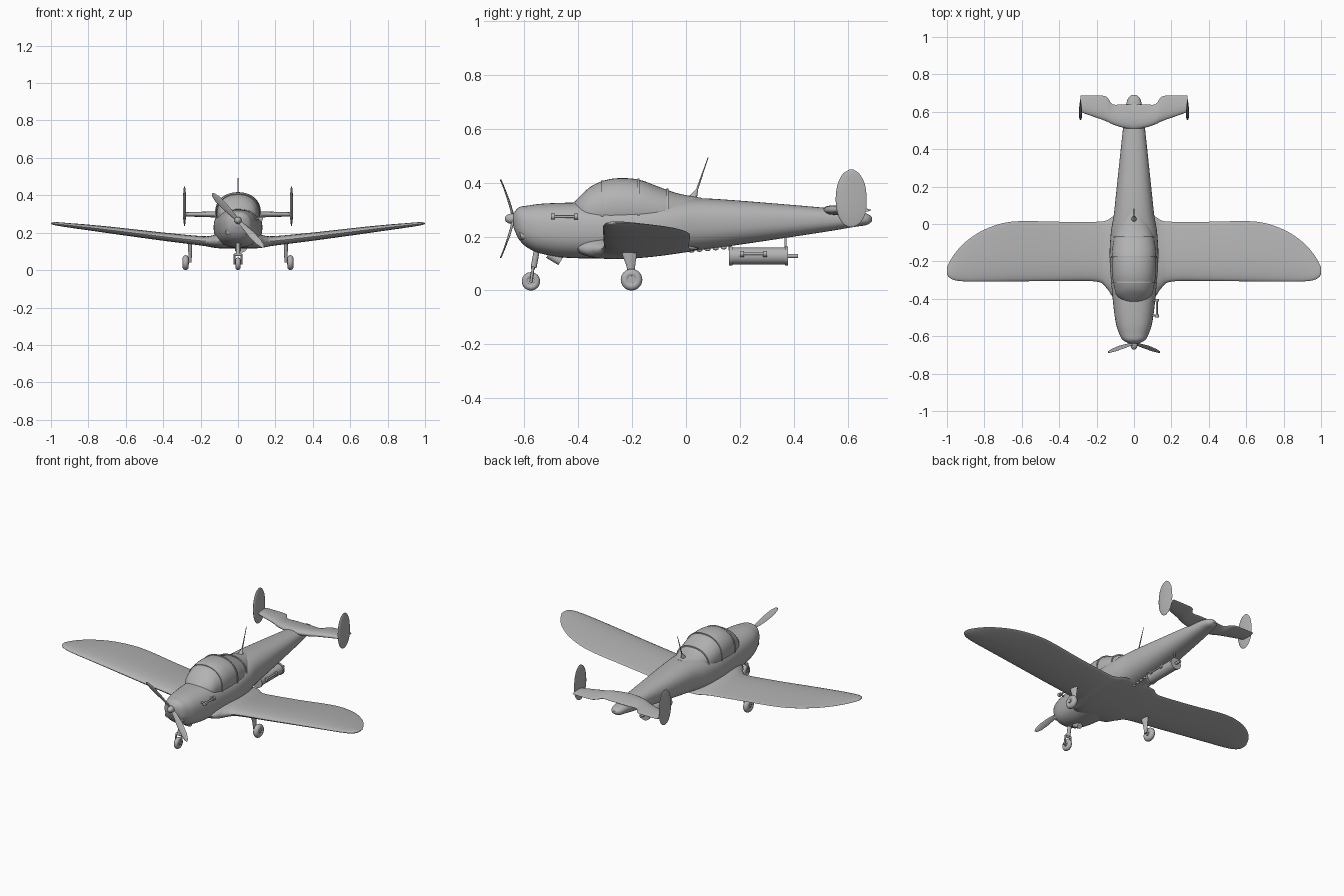
import bpy
import math
from mathutils import Vector

if "Cube" in bpy.data.objects:
    bpy.data.objects.remove(bpy.data.objects["Cube"])

GREY = (0.45, 0.45, 0.45, 1)
paint = bpy.data.materials.new("plain grey")
paint.use_nodes = True
paint.diffuse_color = GREY
paint.node_tree.nodes["Principled BSDF"].inputs["Base Color"].default_value = GREY


def finish(ob, name, mirror=False, angle=40):
    """Name, paint, mirror and smooth an object."""
    ob.name = name
    ob.data.materials.clear()
    ob.data.materials.append(paint)
    bpy.ops.object.select_all(action="DESELECT")
    ob.select_set(True)
    bpy.context.view_layer.objects.active = ob
    bpy.ops.object.shade_smooth_by_angle(angle=math.radians(angle))
    if mirror:
        m = ob.modifiers.new("mirror", "MIRROR")
        m.mirror_object = world_centre
    return ob


def smooth_rows(rows, steps=5):
    """Catmull-Rom interpolation through rows of section sizes."""
    out = []
    for i in range(len(rows) - 1):
        quad = [rows[max(i - 1, 0)], rows[i], rows[i + 1], rows[min(i + 2, len(rows) - 1)]]
        for s in range(steps):
            t = s / steps
            out.append([0.5 * (2 * b + (c - a) * t + (2 * a - 5 * b + 4 * c - d) * t * t
                               + (3 * b - a - 3 * c + d) * t ** 3) for a, b, c, d in zip(*quad)])
    return out + [list(rows[-1])]


def loft(name, rings, mirror=False, open_start=False):
    n = len(rings[0])
    verts = [p for ring in rings for p in ring]
    faces = [(r * n + k, r * n + (k + 1) % n, (r + 1) * n + (k + 1) % n, (r + 1) * n + k)
             for r in range(len(rings) - 1) for k in range(n)]
    faces.append(tuple(range(len(verts) - n, len(verts))))
    if not open_start:
        faces.append(tuple(reversed(range(n))))
    me = bpy.data.meshes.new(name)
    me.from_pydata(verts, [], faces)
    ob = bpy.data.objects.new(name, me)
    bpy.context.collection.objects.link(ob)
    bpy.context.view_layer.objects.active = ob
    ob.select_set(True)
    bpy.ops.object.mode_set(mode="EDIT")
    bpy.ops.mesh.select_all(action="SELECT")
    bpy.ops.mesh.normals_make_consistent(inside=False)
    bpy.ops.object.mode_set(mode="OBJECT")
    return finish(ob, name, mirror)


def body_ring(y, half, low, high, power=2.4, n=40, grow=0):
    """Rounded fuselage section."""
    def se(v):
        return math.copysign(abs(v) ** (2 / power), v)
    mid, tall = (low + high) / 2, (high - low) / 2
    return [((half + grow) * se(math.cos(a)), y, mid + (tall + grow) * se(math.sin(a)))
            for a in (2 * math.pi * k / n for k in range(n))]


def foil_ring(lead, trail, thick, place, n=28):
    """Teardrop section; place(y, offset) puts each point in space."""
    mid, half = (lead + trail) / 2, (trail - lead) / 2
    return [place(mid + half * math.cos(a), thick * math.sin(a) * (1 - 0.5 * math.cos(a)))
            for a in (2 * math.pi * k / n for k in range(n))]


def rod(name, start, end, r1, r2=None, sides=20, mirror=False):
    start, end = Vector(start), Vector(end)
    way = end - start
    bpy.ops.mesh.primitive_cone_add(vertices=sides, radius1=r1, radius2=r1 if r2 is None else r2,
                                    depth=way.length, location=(start + end) / 2,
                                    rotation=way.to_track_quat("Z", "Y").to_euler())
    return finish(bpy.context.object, name, mirror)


def ball(name, at, size, mirror=False):
    bpy.ops.mesh.primitive_uv_sphere_add(segments=24, ring_count=14, radius=1, location=at)
    ob = bpy.context.object
    ob.scale = size
    return finish(ob, name, mirror)


world_centre = bpy.data.objects.new("mirror_centre", None)
world_centre.hide_render = True
bpy.context.collection.objects.link(world_centre)

# Fuselage: y, half width, bottom, top
hull = [(-.64, .025, .235, .285), (-.62, .06, .19, .308), (-.585, .08, .157, .315),
        (-.53, .097, .135, .322), (-.42, .112, .12, .326), (-.2, .13, .122, .33),
        (-.05, .124, .135, .338), (.05, .108, .15, .342), (.2, .092, .17, .333),
        (.5, .06, .215, .308), (.62, .045, .235, .295), (.67, .033, .243, .285), (.69, .012, .256, .272)]
loft("fuselage", [body_ring(*r) for r in smooth_rows(hull)])

# Canopy, with thin arched frames and a seam along each side
glass = [(-.425, .045, .24, .315), (-.385, .09, .22, .358), (-.34, .106, .2, .393),
         (-.27, .117, .2, .415), (-.18, .119, .2, .412), (-.1, .112, .2, .384),
         (-.03, .095, .2, .36), (.06, .06, .2, .343)]
canopy_rows = smooth_rows(glass)
loft("canopy", [body_ring(*r, power=2.2) for r in canopy_rows])
for label, index in (("windscreen", 12), ("middle", 20), ("rear", 27)):
    row = canopy_rows[index]
    wide = [row[0] + .008] + row[1:]
    loft(label + "_canopy_frame", [body_ring(*row, power=2.2, grow=.001),
                                   body_ring(*row, power=2.2, grow=.004),
                                   body_ring(*wide, power=2.2, grow=.004),
                                   body_ring(*wide, power=2.2, grow=.001)])

# Wings: x, leading edge, trailing edge, half thickness, height
wing = [(0, -.41, .05, .035, .155), (.1, -.4, .045, .035, .155), (.145, -.345, .02, .028, .153),
        (.2, -.308, .012, .023, .157), (.4, -.305, .012, .02, .179), (.65, -.307, .013, .017, .21),
        (.8, -.308, -.03, .014, .228), (.9, -.307, -.095, .011, .239), (.96, -.3, -.16, .009, .246),
        (.99, -.283, -.21, .006, .249), (1, -.265, -.23, .002, .25)]
loft("wings", [foil_ring(a, b, t, lambda y, o, x=x, z=z: (x, y, z + o))
               for x, a, b, t, z in smooth_rows(wing)], True, True)

# Tailplane with a notched trailing edge
tail = [(0, .505, .64, .016), (.06, .515, .64, .016), (.115, .533, .64, .015),
        (.15, .55, .682, .014), (.22, .575, .687, .012), (.285, .598, .687, .01)]
loft("tailplane", [foil_ring(a, b, t, lambda y, o, x=x: (x, y, .298 + o))
                   for x, a, b, t in smooth_rows(tail, 3)], True, True)

# Twin oval fins
fin = [(.236, .6, .622, .001), (.25, .58, .645, .004), (.285, .562, .665, .007), (.335, .555, .67, .008),
       (.39, .561, .664, .007), (.43, .58, .645, .005), (.448, .605, .622, .001)]
loft("tail_fins", [foil_ring(a, b, t, lambda y, o, z=z: (.286 + o, y, z))
                   for z, a, b, t in smooth_rows(fin)], True)

# Propeller: two twisted blades swept forward at the tips
for side, label in ((1, "lower"), (-1, "upper")):
    rings = []
    for r, chord, ahead in ((.005, .009, 0), (.04, .013, .004), (.1, .019, .017),
                            (.16, .018, .033), (.19, .011, .042), (.2, .003, .045)):
        along = Vector((.69, 0, -.72)) * side
        across = Vector((.72 * side, .6 * (1 - r * 3), .69 * side)).normalized()
        centre = Vector((0, -.642 - ahead, .266)) + along * r
        flat = along.cross(across).normalized()
        rings.append([centre + across * chord * math.cos(a) + flat * .003 * math.sin(a)
                      for a in (math.tau * k / 16 for k in range(16))])
    loft(label + "_propeller_blade", rings)
ball("spinner", (0, -.645, .266), (.019, .027, .019))

# Cowling intakes and chin scoop
for side, label in ((-1, "right"), (1, "left")):
    rod(label + "_cowl_intake", (side * .05, -.6, .205), (side * .052, -.615, .202), .017, .013)
rod("chin_scoop", (0, -.51, .135), (0, -.465, .108), .016)

# Landing gear
def wheel(name, at, radius, width, mirror=False):
    bpy.ops.mesh.primitive_torus_add(major_radius=radius - width, minor_radius=width, location=at,
                                     rotation=(0, math.pi / 2, 0), major_segments=32, minor_segments=14)
    finish(bpy.context.object, name + "_tyre", mirror)
    hub = Vector((width * .8, 0, 0))
    rod(name + "_hub", Vector(at) - hub, Vector(at) + hub, radius - width * 1.2, mirror=mirror)
    axle = hub * 1.4
    rod(name + "_axle", Vector(at) - axle, Vector(at) + axle, radius * .25, mirror=mirror)


wheel("nose_wheel", (0, -.575, .034), .034, .013)
rod("nose_leg", (0, -.553, .15), (0, -.565, .085), .011)
rod("nose_fork_bridge", (-.019, -.567, .083), (.019, -.567, .083), .008)
rod("nose_fork", (.019, -.567, .085), (.019, -.575, .03), .005, mirror=True)
wheel("main_wheel", (.28, -.202, .04), .04, .016, True)
leg = [(.17, -.24, -.18, .01), (.13, -.236, -.183, .01), (.095, -.222, -.188, .009), (.04, -.21, -.194, .007)]
loft("main_legs", [foil_ring(a, b, t, lambda y, o, z=z: (.256 + o, y, z)) for z, a, b, t in leg], True)

# Mast aerial
rod("aerial_base", (0, .022, .335), (0, .04, .372), .018, .005)
rod("aerial", (0, .036, .36), (0, .082, .493), .004, .0015)

# Slung cylinder under the tail
CX, CZ = .015, .128
rod("slung_cylinder", (CX, .165, CZ), (CX, .375, CZ), .031, sides=32)
for y, label in ((.16, "front"), (.367, "rear")):
    rod(label + "_cylinder_rim", (CX, y, CZ), (CX, y + .012, CZ), .035, sides=32)
    rod(label + "_hanger", (CX, y + .002, CZ + .02), (CX, y + .002, .2), .004)
rod("cylinder_nozzle", (CX, .37, CZ), (CX, .415, CZ), .008)


# Side pipes: a bar between two collars
def side_pipe(name, x, y, z, half):
    rod(name, (x, y - half, z), (x, y + half, z), .005)
    for s, label in ((-1, "front"), (1, "rear")):
        rod(name + "_" + label + "_collar", (x, y + s * half, z), (x, y + s * half * .7, z), .011)
        rod(name + "_" + label + "_stub", (x - .025, y + s * half * .8, z), (x, y + s * half * .8, z), .005)


side_pipe("exhaust", .122, -.45, .274, .05)
side_pipe("cylinder_handle", CX + .034, .25, CZ + .008, .05)
# Belly fittings leading back to the cylinder
for k in range(5):
    ball("belly_fitting", (CX, .02 + k * .03, .147 + k * .003), (.008, .011, .007))
